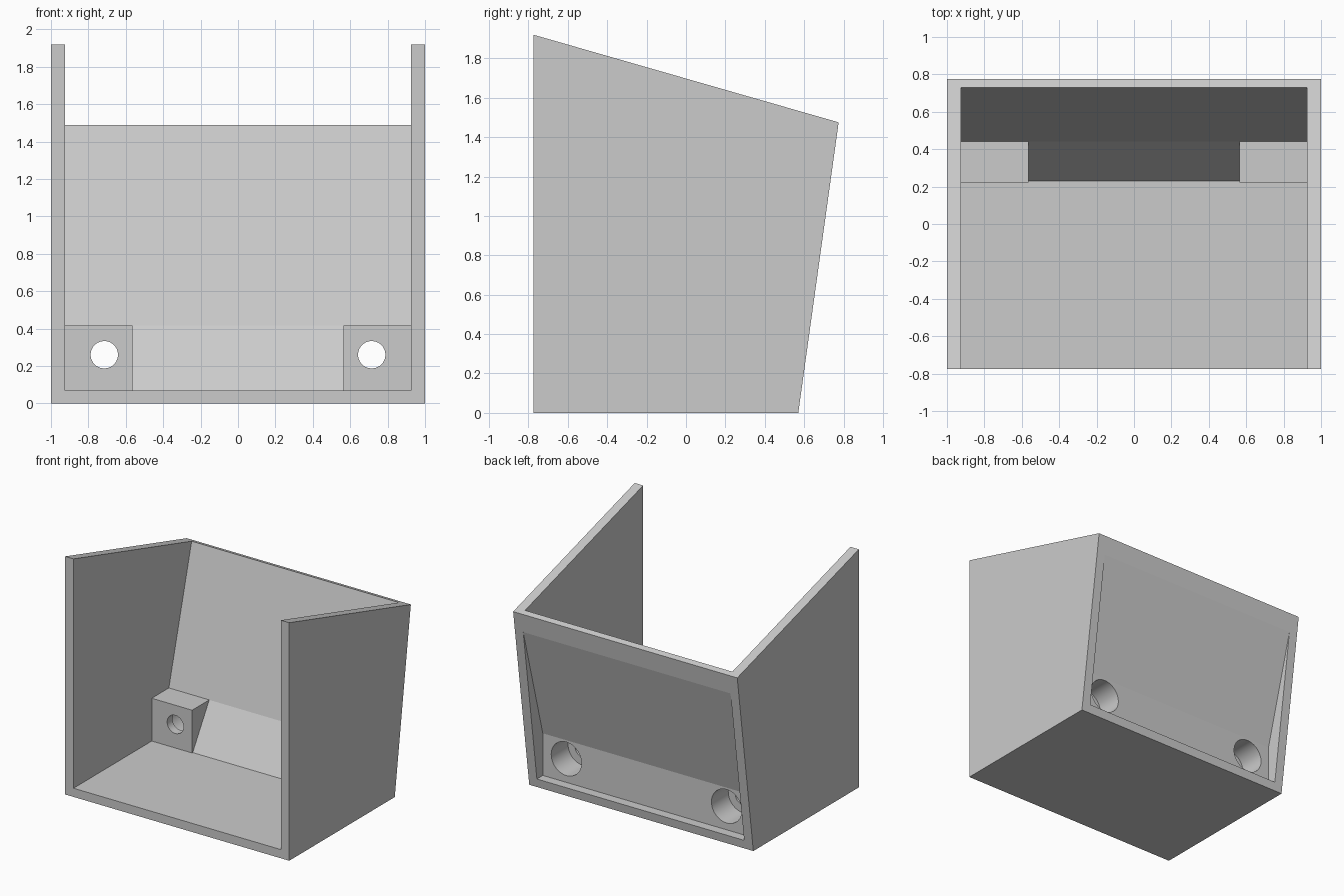
import bpy, bmesh, math
from mathutils import Matrix

if "Cube" in bpy.data.objects:
    bpy.data.objects.remove(bpy.data.objects["Cube"], do_unlink=True)

grey = bpy.data.materials.new("light grey")
grey.use_nodes = True
colour = (0.6, 0.6, 0.6, 1)
grey.diffuse_color = colour
grey.node_tree.nodes["Principled BSDF"].inputs["Base Color"].default_value = colour


def finish(name, bm):
    bmesh.ops.recalc_face_normals(bm, faces=bm.faces)
    mesh = bpy.data.meshes.new(name)
    bm.to_mesh(mesh)
    bm.free()
    mesh.materials.append(grey)
    ob = bpy.data.objects.new(name, mesh)
    bpy.context.collection.objects.link(ob)
    return ob


def prism(name, profile, x0, x1):
    """Extrude a (y, z) profile along x."""
    bm = bmesh.new()
    face = bm.faces.new([bm.verts.new((x0, y, z)) for y, z in profile])
    ext = bmesh.ops.extrude_face_region(bm, geom=[face])
    verts = [v for v in ext["geom"] if isinstance(v, bmesh.types.BMVert)]
    bmesh.ops.translate(bm, vec=(x1 - x0, 0, 0), verts=verts)
    return finish(name, bm)


def bore(name, x, z, radius, y0, y1):
    """Cylinder lying along y."""
    bm = bmesh.new()
    place = Matrix.Translation((x, (y0 + y1) / 2, z)) @ Matrix.Rotation(math.pi / 2, 4, 'X')
    bmesh.ops.create_cone(bm, cap_ends=True, segments=64, radius1=radius,
                          radius2=radius, depth=y1 - y0, matrix=place)
    return finish(name, bm)


def combine(body, tool, operation):
    mod = body.modifiers.new("shape", 'BOOLEAN')
    mod.operation = operation
    mod.solver = 'EXACT'
    mod.object = tool
    bpy.context.view_layer.objects.active = body
    bpy.ops.object.modifier_apply(modifier=mod.name)
    bpy.data.objects.remove(tool, do_unlink=True)


INNER = 0.925   # half width between the side walls
FLOOR = 0.07

# outer shell with sloping top and leaning back
body = prism("open_bracket_housing",
             [(-0.775, 0), (0.57, 0), (0.775, 1.475), (-0.775, 1.92)], -1, 1)

# open interior with a two-slope back wall
combine(body, prism("cavity", [(-1, FLOOR), (0.23, FLOOR), (0.44, 0.415),
                               (0.896, 2.1), (-1, 2.1)], -INNER, INNER), 'DIFFERENCE')

# recess in the back, fading out towards the top
combine(body, prism("back_recess", [(0.504, FLOOR), (0.9, FLOOR), (0.9, 1.6),
                                    (0.83, 1.6), (0.504, 0.41)], -INNER, INNER), 'DIFFERENCE')

for side in (-1, 1):
    # mounting block in the corner
    combine(body, prism("mounting_block",
                        [(0.222, 0.04), (0.47, 0.04), (0.47, 0.415), (0.222, 0.415)],
                        side * 0.565, side * 0.96), 'UNION')
    # screw hole and wider counterbore from the back
    combine(body, bore("screw_hole", side * 0.715, 0.26, 0.073, 0.1, 0.4), 'DIFFERENCE')
    combine(body, bore("counterbore", side * 0.715, 0.26, 0.135, 0.29, 0.7), 'DIFFERENCE')

# smooth bores only, crisp edges elsewhere
bpy.ops.object.select_all(action='DESELECT')
body.select_set(True)
bpy.context.view_layer.objects.active = body
bpy.ops.object.shade_smooth_by_angle(angle=math.radians(6.5))
